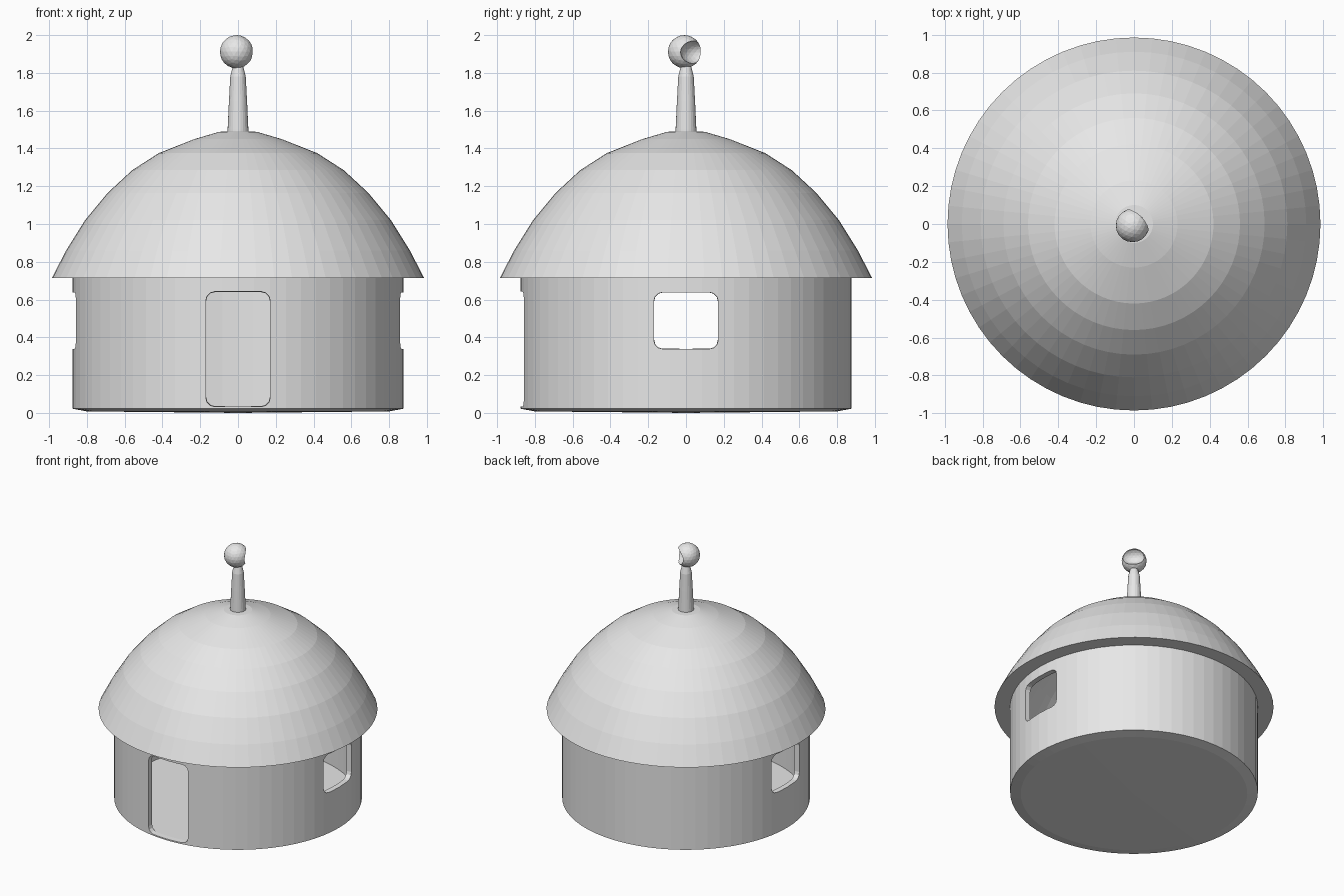
import bpy, bmesh, math
from mathutils import Matrix, Vector

if "Cube" in bpy.data.objects:
    bpy.data.objects.remove(bpy.data.objects["Cube"], do_unlink=True)

clay = bpy.data.materials.new("pale_grey")
clay.use_nodes = True
grey = (0.8, 0.8, 0.8, 1)
clay.diffuse_color = grey
clay.node_tree.nodes["Principled BSDF"].inputs["Base Color"].default_value = grey


def finish(name, bm):
    bmesh.ops.recalc_face_normals(bm, faces=bm.faces)
    mesh = bpy.data.meshes.new(name)
    bm.to_mesh(mesh)
    bm.free()
    mesh.materials.append(clay)
    obj = bpy.data.objects.new(name, mesh)
    bpy.context.collection.objects.link(obj)
    return obj


def lathe(name, profile, sides, closed=False):
    """Spin (radius, height) points around the z axis."""
    bm = bmesh.new()
    verts = [bm.verts.new((r, 0, z)) for r, z in profile]
    pairs = list(zip(verts, verts[1:]))
    if closed:
        pairs.append((verts[-1], verts[0]))
    edges = [bm.edges.new(p) for p in pairs]
    bmesh.ops.spin(bm, geom=verts + edges, cent=(0, 0, 0), axis=(0, 0, 1),
                   angle=math.tau, steps=sides, use_duplicate=False)
    bmesh.ops.remove_doubles(bm, verts=bm.verts, dist=0.0005)
    return finish(name, bm)


def opening_cutter(name, angle, low, high):
    """Rounded block across the wall, flaring slightly to the outside."""
    bm = bmesh.new()
    bmesh.ops.create_cube(bm, size=1)
    bmesh.ops.scale(bm, vec=(0.33, 0.2, high - low), verts=bm.verts)
    long_edges = [e for e in bm.edges
                  if abs(e.verts[0].co.y - e.verts[1].co.y) > 0.1]
    bmesh.ops.bevel(bm, geom=long_edges, offset=0.045, segments=3,
                    profile=0.5, affect='EDGES')
    for v in bm.verts:
        if v.co.y < 0:
            v.co.x *= 1.06
            v.co.z *= 1.04
    bm.transform(Matrix.Rotation(angle, 4, 'Z')
                 @ Matrix.Translation((0, -0.85, (low + high) / 2)))
    return finish(name, bm)


def cut(obj, cutters):
    for c in cutters:
        mod = obj.modifiers.new("cut", 'BOOLEAN')
        mod.operation = 'DIFFERENCE'
        mod.solver = 'EXACT'
        mod.object = c
    bpy.context.view_layer.update()
    graph = bpy.context.evaluated_depsgraph_get()
    mesh = bpy.data.meshes.new_from_object(obj.evaluated_get(graph))
    obj.modifiers.clear()
    obj.data = mesh
    for c in cutters:
        bpy.data.objects.remove(c, do_unlink=True)


# Round hollow wall with floor
wall = lathe("round_wall", [(0, 0), (0.8, 0.008), (0.875, 0.022), (0.875, 0.72),
                            (0.835, 0.72), (0.835, 0.035), (0, 0.035)], 64)

# Door in front, windows on the other three sides
openings = [opening_cutter("door_cutter", 0, 0.04, 0.635)]
for i in (1, 2, 3):
    openings.append(opening_cutter("window_cutter", i * math.pi / 2, 0.342, 0.635))
cut(wall, openings)

# Domed roof shell with flat eaves
dome = [(0.985, 0.715), (0.91, 0.86), (0.81, 1.02), (0.69, 1.165), (0.56, 1.285),
        (0.42, 1.375), (0.23, 1.45), (0.1, 1.488), (0, 1.493)]
inside = [(r * 0.86, 0.715 + (z - 0.715) * 0.95) for r, z in reversed(dome)]
lathe("domed_roof", dome + inside, 64, closed=True)

# Tapered finial post
lathe("finial_post", [(0, 1.45), (0.056, 1.45), (0.055, 1.5), (0.048, 1.65),
                      (0.041, 1.78), (0.03, 1.825), (0.022, 1.85), (0, 1.85)], 24)


def ball(name, radius, matrix):
    bm = bmesh.new()
    bmesh.ops.create_icosphere(bm, subdivisions=3, radius=radius, matrix=matrix)
    return finish(name, bm)


# Crescent ball, bitten towards the back left corner
centre = Vector((-0.008, -0.008, 1.912))
crescent = ball("crescent_ball", 0.088, Matrix.Translation(centre))
bite = ball("bite_cutter", 0.07,
            Matrix.Translation(centre + Vector((0.06, 0.06, -0.003)))
            @ Matrix.Rotation(math.pi / 4, 4, 'Z')
            @ Matrix.Diagonal((1, 1.3, 0.9, 1)))
cut(crescent, [bite])
for obj in (crescent, bpy.data.objects["finial_post"]):
    for p in obj.data.polygons:
        p.use_smooth = False
